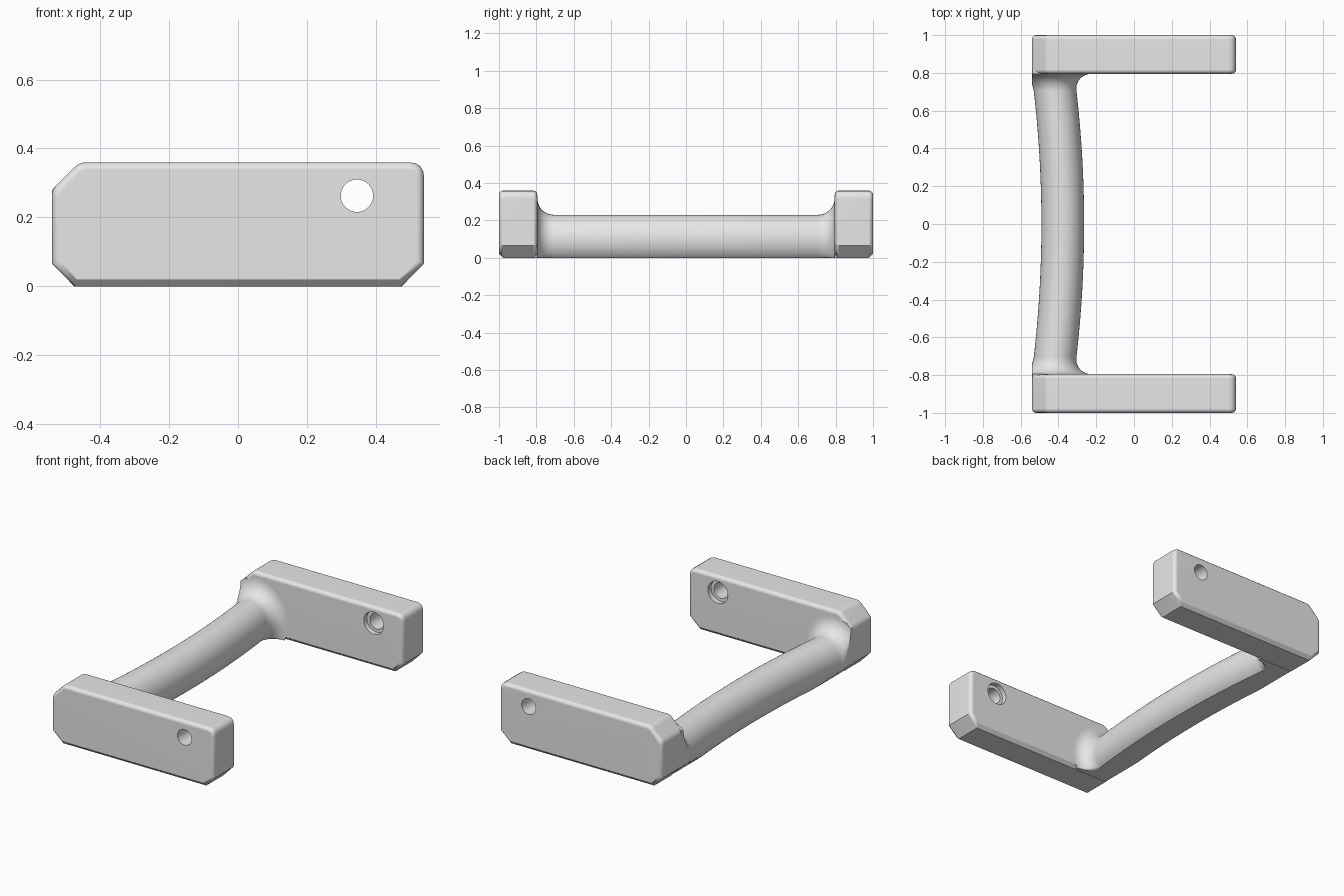
import bpy
import bmesh
from math import sin, cos, pi, radians, tan
from mathutils import Vector

cube = bpy.data.objects.get("Cube")
if cube:
    bpy.data.objects.remove(cube, do_unlink=True)

grey = bpy.data.materials.new("light grey")
grey.use_nodes = True
grey.diffuse_color = (0.8, 0.8, 0.8, 1)
grey.node_tree.nodes["Principled BSDF"].inputs["Base Color"].default_value = (0.8, 0.8, 0.8, 1)

INNER, OUTER = 0.795, 1.0      # arm faces along y
EDGE = 0.022                   # arm edge rounding


def loft(rings):
    """Closed solid through rings of points."""
    bm = bmesh.new()
    loops = [[bm.verts.new(p) for p in ring] for ring in rings]
    n = len(loops[0])
    for a, b in zip(loops, loops[1:]):
        for i in range(n):
            j = (i + 1) % n
            bm.faces.new((a[i], a[j], b[j], b[i]))
    bm.faces.new(loops[0][::-1])
    bm.faces.new(loops[-1])
    bmesh.ops.recalc_face_normals(bm, faces=bm.faces[:])
    return bm


def make_object(name, bm):
    mesh = bpy.data.meshes.new(name)
    bm.to_mesh(mesh)
    bm.free()
    mesh.materials.append(grey)
    ob = bpy.data.objects.new(name, mesh)
    bpy.context.collection.objects.link(ob)
    return ob


def activate(ob):
    bpy.ops.object.select_all(action='DESELECT')
    ob.select_set(True)
    bpy.context.view_layer.objects.active = ob


def finish(ob):
    activate(ob)
    bpy.ops.object.shade_smooth_by_angle(angle=radians(35))
    normals = ob.modifiers.new("Even shading", 'WEIGHTED_NORMAL')
    normals.keep_sharp = True


def rounded_outline(corners, steps=4):
    """Polygon of (x, z, radius) with its corners rounded."""
    points = []
    for i, (x, z, r) in enumerate(corners):
        p = Vector((x, z))
        if r == 0:
            points.append(p)
            continue
        before = (Vector(corners[i - 1][:2]) - p).normalized()
        after = (Vector(corners[(i + 1) % len(corners)][:2]) - p).normalized()
        t = r / tan(before.angle(after) / 2)
        for k in range(steps + 1):
            s = k / steps
            points.append(p + before * t * (1 - s) ** 2 + after * t * s ** 2)
    return points


# Arm: chamfered plate with rounded rims and flat bottom chamfers
outline = rounded_outline([
    (-0.475, 0, 0), (0.475, 0, 0), (0.54, 0.067, 0), (0.54, 0.36, 0.045),
    (-0.46, 0.36, 0.05), (-0.54, 0.28, 0.05), (-0.54, 0.067, 0)])
bm = loft([[(p.x, y, p.y) for p in outline] for y in (INNER, OUTER)])
rims = [e for e in bm.edges if abs(e.verts[0].co.y - e.verts[1].co.y) < 1e-5]
bmesh.ops.bevel(bm, geom=rims, offset=EDGE, segments=3, profile=0.5, affect='EDGES')
for v in bm.verts:
    depth = min(v.co.y - INNER, OUTER - v.co.y)
    v.co.z = max(v.co.z, EDGE - depth)
arm = make_object("arms", bm)

# Screw hole with a wider recess on the inner face
steps = [(0.7, 0.066), (0.825, 0.066), (0.825, 0.047), (1.1, 0.047)]
cutter = make_object("hole_cutter", loft([
    [(0.345 + r * cos(2 * pi * i / 40), y, 0.263 + r * sin(2 * pi * i / 40))
     for i in range(40)] for y, r in steps]))
cutter.hide_render = True
cut = arm.modifiers.new("Hole", 'BOOLEAN')
cut.operation = 'DIFFERENCE'
cut.solver = 'EXACT'
cut.object = cutter
activate(arm)
bpy.ops.object.modifier_apply(modifier=cut.name)
bpy.data.objects.remove(cutter, do_unlink=True)

# Second arm
mirror = arm.modifiers.new("Both ends", 'MIRROR')
mirror.use_axis = (False, True, False)
mirror.use_mirror_merge = False
finish(arm)


# Handle: bowed bar with a flat underside, flaring into the arms
def bar_ring(y, flare):
    ring = []
    centre = -0.377 - 0.082 * y * y
    for i in range(64):
        a = 2 * pi * i / 64
        x = centre + (0.113 + flare) * cos(a)
        z = max(0.1 + (0.13 + flare) * sin(a), 0)
        x = max(x, -0.54)
        over = max(z - x - 0.82, 0) / 2
        x, z = x + over, z - over
        under = max(-0.473 - x - z, 0) / 2
        ring.append((x + under, y, z + under))
    return ring


FILLET = 0.09
start = INNER - FILLET
half = [(start * k / 12, 0) for k in range(12)]
half += [(start + FILLET * sin(a), FILLET * (1 - cos(a)))
         for a in (pi / 2 * k / 10 for k in range(11))]
half.append((INNER + 0.02, FILLET))
stations = [(-y, f) for y, f in half[:0:-1]] + half
finish(make_object("handle", loft([bar_ring(y, f) for y, f in stations])))
